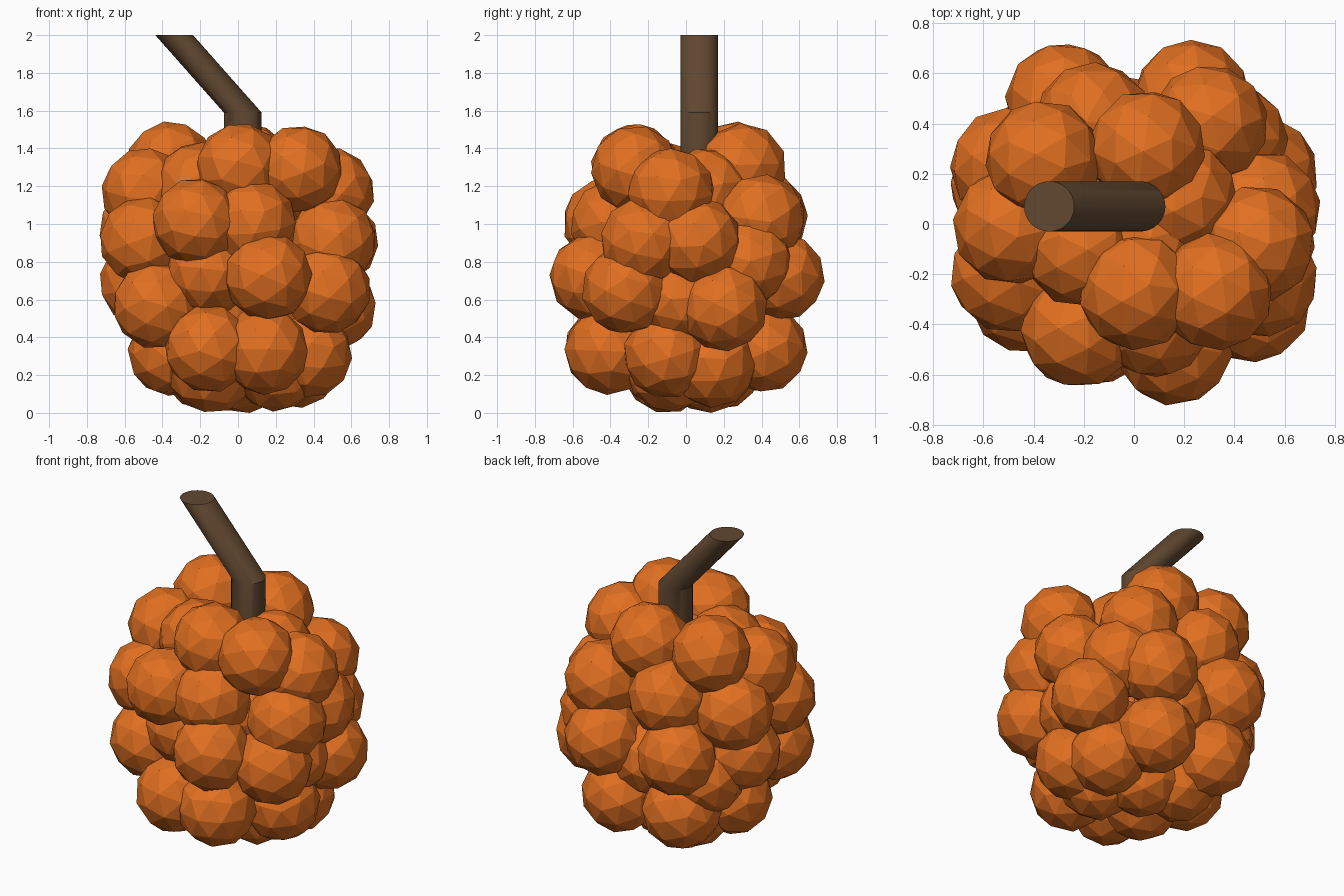
import bpy, bmesh, random
from mathutils import Euler, Matrix

if "Cube" in bpy.data.objects:
    bpy.data.objects.remove(bpy.data.objects["Cube"])

random.seed(4)


def material(name, color):
    m = bpy.data.materials.new(name)
    m.diffuse_color = color
    m.use_nodes = True
    m.node_tree.nodes["Principled BSDF"].inputs["Base Color"].default_value = m.diffuse_color
    return m


def finish(bm, name, mat):
    me = bpy.data.meshes.new(name)
    bm.to_mesh(me)
    bm.free()
    ob = bpy.data.objects.new(name, me)
    bpy.context.collection.objects.link(ob)
    me.materials.append(mat)
    return ob


orange = material("berry_orange", (0.75, 0.16, 0.015, 1))
brown = material("stem_brown", (0.12, 0.065, 0.03, 1))

# Drupelet centres, row by row from the top
rows = [
    [(0.05, 0.3, 1.3), (-0.36, 0.26, 1.31), (0.01, -0.27, 1.3), (0.32, -0.27, 1.29)],
    [(-0.49, -0.01, 1.17), (0.49, -0.08, 1.17), (-0.21, -0.1, 1.2), (0.18, 0.1, 1.17)],
    [(-0.22, -0.42, 1.01), (0.08, -0.38, 1.0), (0.3, 0.4, 1.03), (-0.16, 0.41, 1.04),
     (-0.5, 0.23, 0.97)],
    [(-0.5, -0.2, 0.91), (0.5, -0.22, 0.91), (0.51, 0.06, 0.91)],
    [(0.16, -0.49, 0.72), (-0.28, 0.49, 0.72), (0.23, 0.5, 0.72), (-0.5, 0.15, 0.69),
     (0.47, -0.32, 0.65), (0.5, 0.2, 0.56), (-0.43, -0.28, 0.57)],
    [(-0.155, -0.41, 0.34), (0.14, -0.41, 0.33), (0.37, -0.1, 0.31), (0.17, 0.41, 0.34),
     (-0.25, 0.4, 0.34), (-0.35, 0.03, 0.32), (0.31, 0.14, 0.26)],
    [(-0.14, -0.1, 0.23), (0.2, -0.09, 0.24), (0.03, 0.12, 0.23), (-0.18, 0.18, 0.25)],
    # inner ones seen through the gaps
    [(-0.15, -0.32, 0.75), (0.4, -0.03, 0.6), (0.0, 0.35, 0.6), (0.38, 0.33, 0.8),
     (-0.35, 0.3, 0.55), (-0.35, 0.0, 0.9), (0.05, -0.05, 1.14)],
]
bm = bmesh.new()
for row in rows:
    for c in row:
        turn = Euler([random.uniform(0, 6.28) for _ in range(3)]).to_matrix().to_4x4()
        bmesh.ops.create_icosphere(bm, subdivisions=2, radius=0.235,
                                   matrix=Matrix.Translation(c) @ turn)
low = min(v.co.z for v in bm.verts)
for v in bm.verts:
    if v.co.z < 0.1:
        v.co.z = max(v.co.z, 0)
finish(bm, "berry_drupelets", orange)

# Stem: horizontal rings, upright then leaning left with a level top
bm = bmesh.new()
ring = bmesh.ops.create_circle(bm, cap_ends=True, segments=32, radius=0.1,
                               matrix=Matrix.Translation((0.025, 0.07, 1.2)))["verts"]
face = bm.faces[:][0] if not hasattr(bm.faces, "ensure_lookup_table") else list(bm.faces)[0]
for step in [(0, 0, 0.39), (-0.363, 0, 0.41)]:
    new = bmesh.ops.extrude_face_region(bm, geom=[face])["geom"]
    old, face = face, [g for g in new if isinstance(g, bmesh.types.BMFace)][0]
    if old.is_valid and step[0]:
        bm.faces.remove(old)
    bmesh.ops.translate(bm, verts=face.verts[:], vec=step)
bmesh.ops.recalc_face_normals(bm, faces=bm.faces[:])
stem = finish(bm, "stem", brown)
bpy.context.view_layer.objects.active = stem
stem.select_set(True)
bpy.ops.object.shade_smooth_by_angle(angle=0.52)
